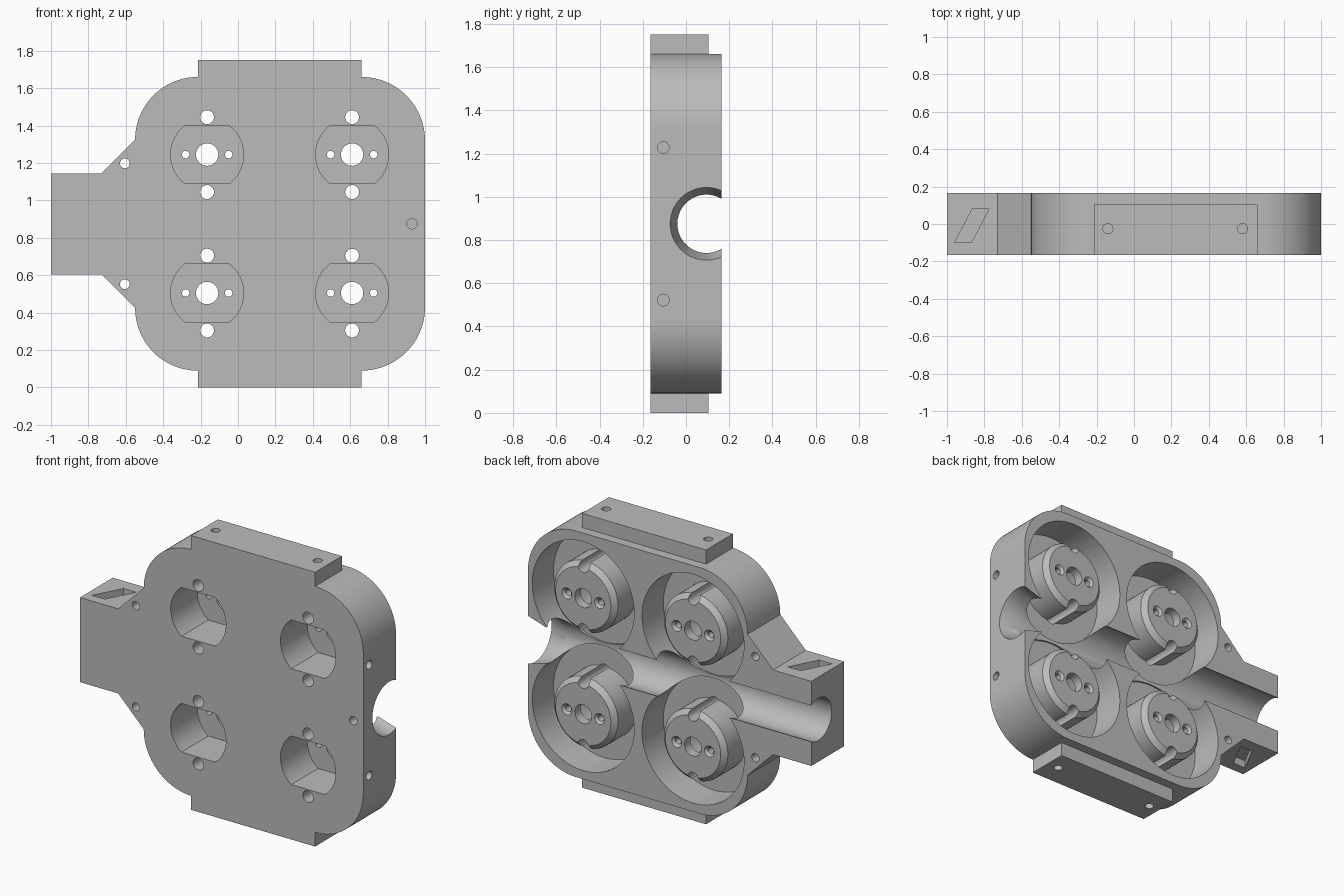
import bpy, bmesh
from math import sin, cos, asin, pi
from mathutils import Vector, Matrix

if "Cube" in bpy.data.objects:
    bpy.data.objects.remove(bpy.data.objects["Cube"])

FRONT, BACK, MID = -0.165, 0.165, 0.875
SOCKETS = [(x, z) for x in (-0.165, 0.61) for z in (0.505, 1.245)]

grey = bpy.data.materials.new("machined_grey")
grey.use_nodes = True
tone = (0.5, 0.5, 0.5, 1)
grey.diffuse_color = tone
grey.node_tree.nodes["Principled BSDF"].inputs["Base Color"].default_value = tone


def finish(bm, name):
    bmesh.ops.recalc_face_normals(bm, faces=bm.faces)
    mesh = bpy.data.meshes.new(name)
    bm.to_mesh(mesh)
    bm.free()
    obj = bpy.data.objects.new(name, mesh)
    bpy.context.collection.objects.link(obj)
    return obj


def prism(name, points, offset):
    """Extrude a closed 3D polygon along an offset."""
    bm = bmesh.new()
    face = bm.faces.new([bm.verts.new(p) for p in points])
    new = bmesh.ops.extrude_face_region(bm, geom=[face])["geom"]
    bmesh.ops.translate(bm, vec=offset, verts=[v for v in new if isinstance(v, bmesh.types.BMVert)])
    if not face.is_valid or len(bm.faces) < len(points) + 2:
        bmesh.ops.holes_fill(bm, edges=bm.edges)
    return finish(bm, name)


def arc(cx, cz, r, start, end, steps=24):
    angles = [start + (end - start) * i / steps for i in range(steps + 1)]
    return [(cx + r * cos(a), cz + r * sin(a)) for a in angles]


def rod(p, q, r1, r2=None, segments=32):
    """Cylinder or cone between two points."""
    p, q = Vector(p), Vector(q)
    turn = Vector((0, 0, 1)).rotation_difference(q - p).to_matrix().to_4x4()
    bm = bmesh.new()
    bmesh.ops.create_cone(bm, cap_ends=True, segments=segments, radius1=r1,
                          radius2=r1 if r2 is None else r2, depth=(q - p).length,
                          matrix=Matrix.Translation((p + q) / 2) @ turn)
    return finish(bm, "cutter")


def ring(profile, x, z, steps=72):
    """Closed (radius, y) profile spun about the y direction."""
    bm = bmesh.new()
    verts = [bm.verts.new((x + r, y, z)) for r, y in profile]
    edges = [bm.edges.new((a, b)) for a, b in zip(verts, verts[1:] + verts[:1])]
    bmesh.ops.spin(bm, geom=verts + edges, cent=(x, 0, z), axis=(0, 1, 0),
                   angle=2 * pi, steps=steps, use_merge=True)
    bmesh.ops.remove_doubles(bm, verts=bm.verts, dist=0.0001)
    return finish(bm, "cutter")


# Body outline: upper half from the right side to the neck, then mirrored
half = arc(0.66, MID + 0.445, 0.34, 0, pi / 2)
half += [(0.66, 1.75), (-0.215, 1.75)]
half += arc(-0.215, MID + 0.45, 0.335, pi / 2, pi)
half += [(-0.73, 1.145), (-1, 1.145)]
outline = half + [(x, 2 * MID - z) for x, z in reversed(half)]
body = prism("housing_body", [(x, FRONT, z) for x, z in outline], (0, BACK - FRONT, 0))
body.data.materials.append(grey)


def cut(cutter):
    cutter.hide_render = True
    mod = body.modifiers.new("cut", "BOOLEAN")
    mod.operation, mod.solver, mod.object = "DIFFERENCE", "EXACT", cutter
    bpy.context.view_layer.objects.active = body
    bpy.ops.object.modifier_apply(modifier=mod.name)
    bpy.data.objects.remove(cutter)


# Tabs are thinner than the body
for side in (1, -1):
    z = MID + side * 0.785
    cut(prism("cutter", [(-0.4, 0.105, z), (0.85, 0.105, z), (0.85, 0.3, z), (-0.4, 0.3, z)],
              (0, 0, side * 0.2)))

# Ring pockets, each leaving a chamfered boss
for x, z in SOCKETS:
    cut(ring([(0.36, 0.2), (0.36, -0.05), (0.225, -0.05), (0.225, 0.135),
              (0.195, BACK), (0.195, 0.2)], x, z))

# Long channel with a flared end
cut(rod((-1.1, 0.095, MID), (1.1, 0.095, MID), 0.135, segments=64))
cut(rod((0.88, 0.095, MID), (1.01, 0.095, MID), 0.135, 0.171, segments=64))

# Sockets: flat-sided recess, bore, edge grooves and countersunk screw holes
flat = asin(0.155 / 0.195)
for x, z in SOCKETS:
    shape = arc(x, z, 0.195, -flat, flat) + arc(x, z, 0.195, pi - flat, pi + flat)
    cut(prism("cutter", [(a, -0.25, b) for a, b in shape], (0, 0.355, 0)))
    cut(rod((x, 0, z), (x, 0.25, z), 0.06))
    for side in (1, -1):
        cut(rod((x, -0.25, z + side * 0.2), (x, 0.25, z + side * 0.2), 0.037))
        sx = x + side * 0.115
        cut(rod((sx, 0.05, z), (sx, 0.25, z), 0.02, segments=24))
        cut(rod((sx, 0.145, z), (sx, 0.17, z), 0.015, 0.04, segments=24))

# Screw holes in the tabs, right side and neck, and angled slots in the neck
for side in (1, -1):
    end = MID + side * 0.875
    for x in (-0.14, 0.58):
        cut(rod((x, -0.025, end + side * 0.05), (x, -0.025, end - side * 0.1), 0.027))
    z = MID + side * 0.353
    cut(rod((1.05, -0.105, z), (0.85, -0.105, z), 0.027))
    z = MID + side * 0.323
    cut(rod((-0.605, -0.25, z), (-0.605, 0.25, z), 0.026))
    z = MID + side * 0.22
    cut(prism("cutter", [(-0.96, -0.1, z), (-0.87, -0.1, z), (-0.775, 0.08, z), (-0.865, 0.08, z)],
              (0, 0, side * 0.1)))
cut(rod((0.93, -0.25, MID), (0.93, -0.09, MID), 0.027))

# Smooth curved walls, sharp edges
bpy.ops.object.select_all(action="DESELECT")
body.select_set(True)
bpy.context.view_layer.objects.active = body
bpy.ops.object.shade_smooth_by_angle(angle=pi / 7)
